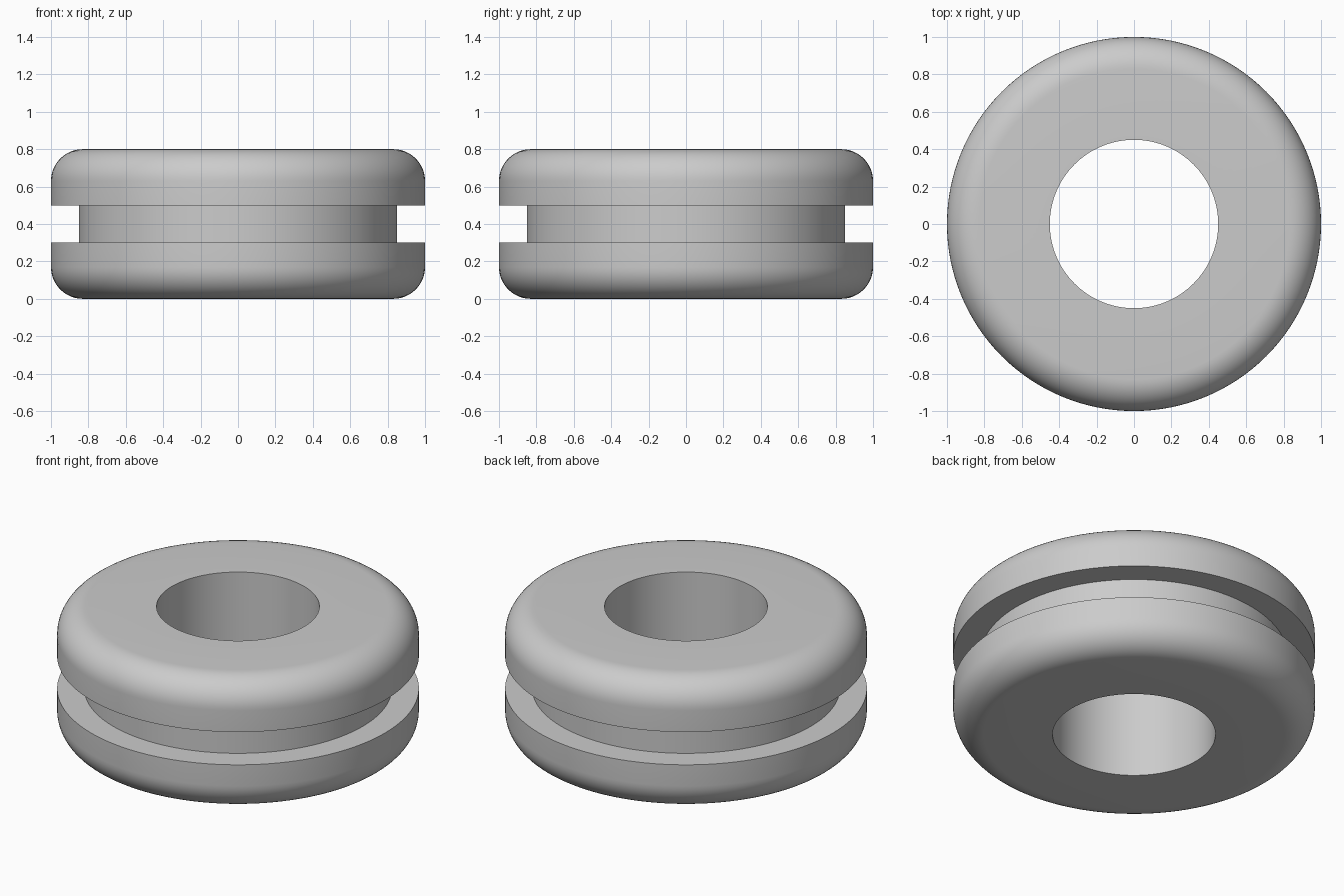
import bpy
import bmesh
from math import cos, sin, pi, radians
from mathutils import Vector, Matrix

cube = bpy.data.objects.get("Cube")
if cube:
    bpy.data.objects.remove(cube, do_unlink=True)

HEIGHT, OUTER, HOLE, GROOVE = 0.8, 1.0, 0.45, 0.85
FLANGE, ROUND = 0.3, 0.17
SEGMENTS, ARC_STEPS = 128, 12

# Flat grey rubber
grey = bpy.data.materials.new("rubber_grey")
grey.use_nodes = True
color = (0.6, 0.6, 0.6, 1)
grey.diffuse_color = color
grey.node_tree.nodes["Principled BSDF"].inputs["Base Color"].default_value = color

# Lower half of the cross-section: hole edge, rounded flange rim, groove
lower = [(HOLE, 0)]
for i in range(ARC_STEPS + 1):
    a = -pi / 2 + pi / 2 * i / ARC_STEPS
    lower.append((OUTER - ROUND + ROUND * cos(a), ROUND + ROUND * sin(a)))
lower += [(OUTER, FLANGE), (GROOVE, FLANGE)]

# Mirror it for the upper half and close the loop
profile = lower + [(r, HEIGHT - z) for r, z in reversed(lower)]

# Revolve the closed section around the vertical axis
bm = bmesh.new()
rings = []
for s in range(SEGMENTS):
    turn = Matrix.Rotation(2 * pi * s / SEGMENTS, 3, 'Z')
    rings.append([bm.verts.new(turn @ Vector((r, 0, z))) for r, z in profile])
for s, ring in enumerate(rings):
    following = rings[(s + 1) % SEGMENTS]
    for i in range(len(profile)):
        j = (i + 1) % len(profile)
        bm.faces.new((ring[i], following[i], following[j], ring[j]))
bmesh.ops.recalc_face_normals(bm, faces=bm.faces)

mesh = bpy.data.meshes.new("grommet")
bm.to_mesh(mesh)
bm.free()
mesh.materials.append(grey)
grommet = bpy.data.objects.new("grommet", mesh)
bpy.context.collection.objects.link(grommet)

# Smooth the curves and keep the groove and hole edges sharp
bpy.ops.object.select_all(action='DESELECT')
grommet.select_set(True)
bpy.context.view_layer.objects.active = grommet
bpy.ops.object.shade_smooth_by_angle(angle=radians(30))
